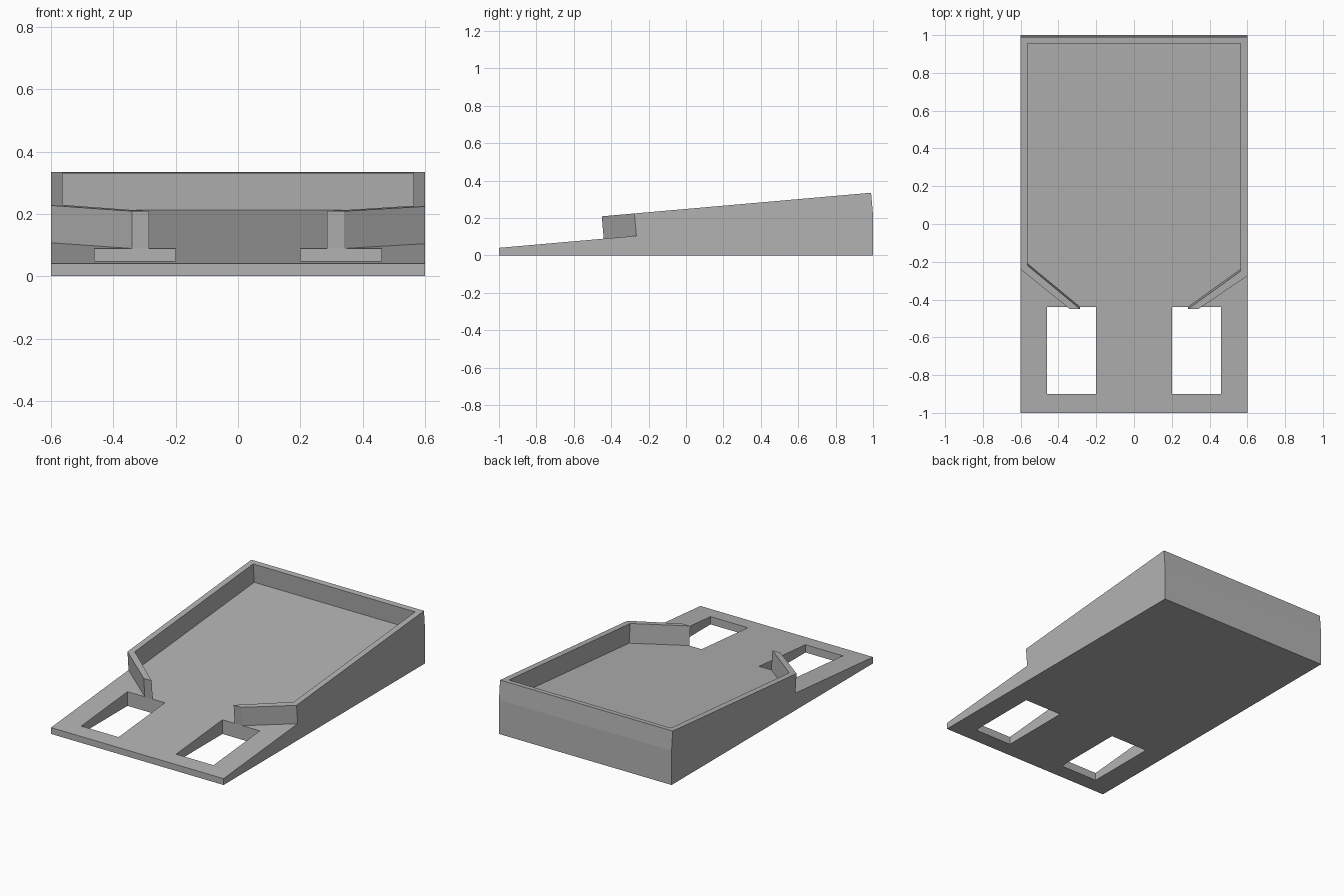
import bpy, bmesh, math
from mathutils import Vector

cube = bpy.data.objects.get("Cube")
if cube:
    bpy.data.objects.remove(cube, do_unlink=True)

SLOPE = math.radians(5)
WIDTH, FRONT_H, RIM_H = 0.6, 0.04, 0.12

grey = bpy.data.materials.new("plain grey")
grey.use_nodes = True
grey.diffuse_color = (0.45, 0.45, 0.45, 1)
grey.node_tree.nodes["Principled BSDF"].inputs["Base Color"].default_value = grey.diffuse_color


def floor_z(y):
    return FRONT_H + (y + 1) * math.tan(SLOPE)


def extrude_outline(name, points, offset, open_start=False):
    """Sweep a closed outline by an offset; optionally leave its first cap open."""
    bm = bmesh.new()
    face = bm.faces.new([bm.verts.new(p) for p in points])
    geom = bmesh.ops.extrude_face_region(bm, geom=[face], use_keep_orig=True)["geom"]
    bmesh.ops.translate(bm, vec=offset,
                        verts=[g for g in geom if isinstance(g, bmesh.types.BMVert)])
    bmesh.ops.recalc_face_normals(bm, faces=bm.faces)
    if open_start:
        bmesh.ops.delete(bm, geom=[face], context="FACES_ONLY")
    mesh = bpy.data.meshes.new(name)
    bm.to_mesh(mesh)
    bm.free()
    mesh.materials.append(grey)
    obj = bpy.data.objects.new(name, mesh)
    bpy.context.collection.objects.link(obj)
    return obj


# Wedge base, swept across the width
side = [(-1, 0), (1, 0), (1, floor_z(1)), (-1, FRONT_H)]
base = extrude_outline("wedge_base", [(-WIDTH, y, z) for y, z in side],
                       Vector((2 * WIDTH, 0, 0)))

# Two rectangular openings through the front of the base
cutters = []
for s in (-1, 1):
    corners = [(0.2, -0.9), (0.46, -0.9), (0.46, -0.44), (0.2, -0.44)]
    cutter = extrude_outline("opening_cutter", [(s * x, y, -0.1) for x, y in corners],
                             Vector((0, 0, 0.5)))
    cutter.hide_render = True
    cutters.append(cutter)
    mod = base.modifiers.new("opening", "BOOLEAN")
    mod.operation, mod.solver, mod.object = "DIFFERENCE", "EXACT", cutter

bpy.context.view_layer.objects.active = base
base.select_set(True)
for mod in list(base.modifiers):
    bpy.ops.object.modifier_apply(modifier=mod.name)
for cutter in cutters:
    bpy.data.objects.remove(cutter, do_unlink=True)

# Tray rim with angled front guides, standing square to the sloping floor
outline = [(-WIDTH, 1), (-WIDTH, -0.23), (-0.34, -0.44), (-0.285, -0.44),
           (-0.563, -0.21), (-0.563, 0.965), (0.563, 0.965), (0.563, -0.24),
           (0.285, -0.44), (0.34, -0.44), (WIDTH, -0.265), (WIDTH, 1)]
normal = Vector((0, -math.sin(SLOPE), math.cos(SLOPE)))
extrude_outline("tray_rim", [(x, y, floor_z(y)) for x, y in outline],
                normal * RIM_H, open_start=True)
